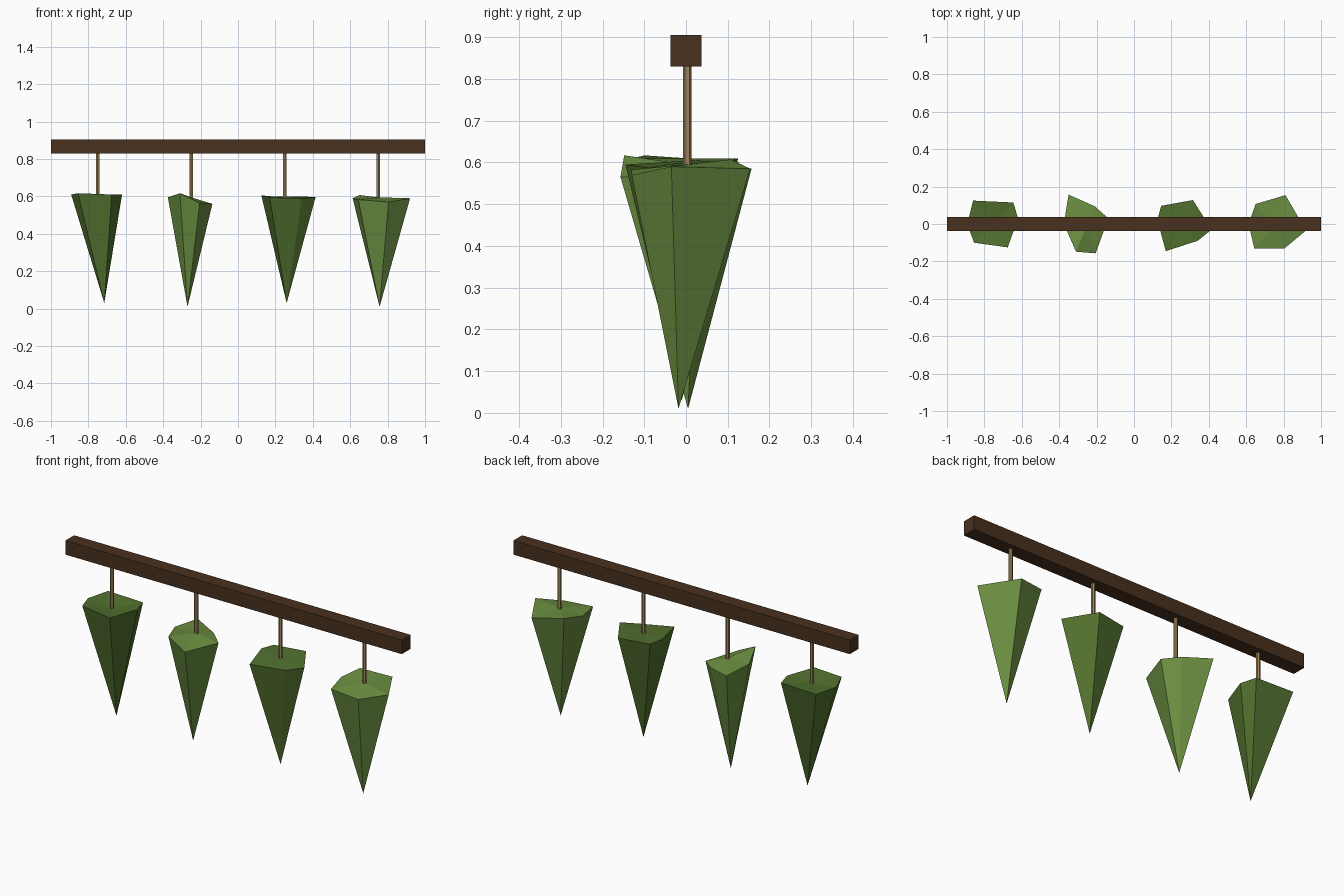
import bpy, bmesh
from mathutils import Vector

default_cube = bpy.data.objects.get("Cube")
if default_cube:
    bpy.data.objects.remove(default_cube, do_unlink=True)


def make_material(name, red, green, blue):
    def to_linear(value):
        return (value / 255) ** 2.2
    colour = (to_linear(red), to_linear(green), to_linear(blue), 1)
    material = bpy.data.materials.new(name)
    material.use_nodes = True
    material.diffuse_color = colour
    shader = material.node_tree.nodes["Principled BSDF"]
    shader.inputs["Base Color"].default_value = colour
    shader.inputs["Roughness"].default_value = 0.9
    return material


wood = make_material("dark_wood", 74, 52, 36)
twine = make_material("tan_twine", 158, 131, 89)
dark_leaf = make_material("dark_green_leaf", 83, 112, 50)
light_leaf = make_material("light_green_leaf", 107, 142, 67)


def add_object(name, bm, material):
    bmesh.ops.recalc_face_normals(bm, faces=bm.faces)
    mesh = bpy.data.meshes.new(name)
    bm.to_mesh(mesh)
    bm.free()
    mesh.materials.append(material)
    obj = bpy.data.objects.new(name, mesh)
    bpy.context.collection.objects.link(obj)
    return obj


def add_beam(bottom, top, width):
    bm = bmesh.new()
    bmesh.ops.create_cube(bm, size=1)
    bmesh.ops.scale(bm, vec=(2, width, top - bottom), verts=bm.verts)
    bmesh.ops.translate(bm, vec=(0, 0, (bottom + top) / 2), verts=bm.verts)
    return add_object("hanging_beam", bm, wood)


def add_cord(name, x, bottom, top):
    bm = bmesh.new()
    bmesh.ops.create_cone(bm, cap_ends=True, segments=6, radius1=0.01,
                          radius2=0.01, depth=top - bottom)
    bmesh.ops.translate(bm, vec=(x, 0.003, (bottom + top) / 2), verts=bm.verts)
    return add_object(name, bm, twine)


def add_bunch(name, x, rim, tip, material):
    # Irregular six-sided cone hanging point down, with a fanned cap
    bm = bmesh.new()
    ring = [bm.verts.new(Vector(p)) for p in rim]
    point = bm.verts.new(tip)
    centre = bm.verts.new((x, 0, cord_bottom))
    for a, b in zip(ring, ring[1:] + ring[:1]):
        bm.faces.new((a, b, point))
        bm.faces.new((b, a, centre))
    return add_object(name, bm, material)


beam_bottom, beam_top, cord_bottom = 0.83, 0.905, 0.595
add_beam(beam_bottom, beam_top, 0.075)

# Each bunch: cord position, uneven rim, tip, leaf colour
bunches = {
    "far_right": (-0.75, [
        (-.86, .125, .61), (-.645, .115, .61), (-.62, .03, .61),
        (-.675, -.125, .61), (-.855, -.1, .617), (-.892, 0, .61)],
        (-.715, -.01, .03), dark_leaf),
    "middle_right": (-0.25, [
        (-.35, .157, .585), (-.21, .095, .57), (-.137, .03, .56),
        (-.205, -.157, .565), (-.31, -.148, .617), (-.375, 0, .595)],
        (-.27, .005, .01), light_leaf),
    "middle_left": (0.25, [
        (.145, .097, .6), (.315, .128, .6), (.415, -.03, .597),
        (.34, -.09, .587), (.17, -.145, .595), (.125, .02, .605)],
        (.26, -.01, .03), dark_leaf),
    "far_left": (0.75, [
        (.65, .107, .607), (.81, .154, .585), (.92, -.035, .59),
        (.805, -.13, .57), (.643, -.13, .583), (.613, 0, .59)],
        (.757, -.018, .01), light_leaf),
}
for place, (x, rim, tip, leaf) in bunches.items():
    add_cord(place + "_cord", x, cord_bottom - 0.005, beam_bottom)
    add_bunch(place + "_herb_bunch", x, rim, tip, leaf)
